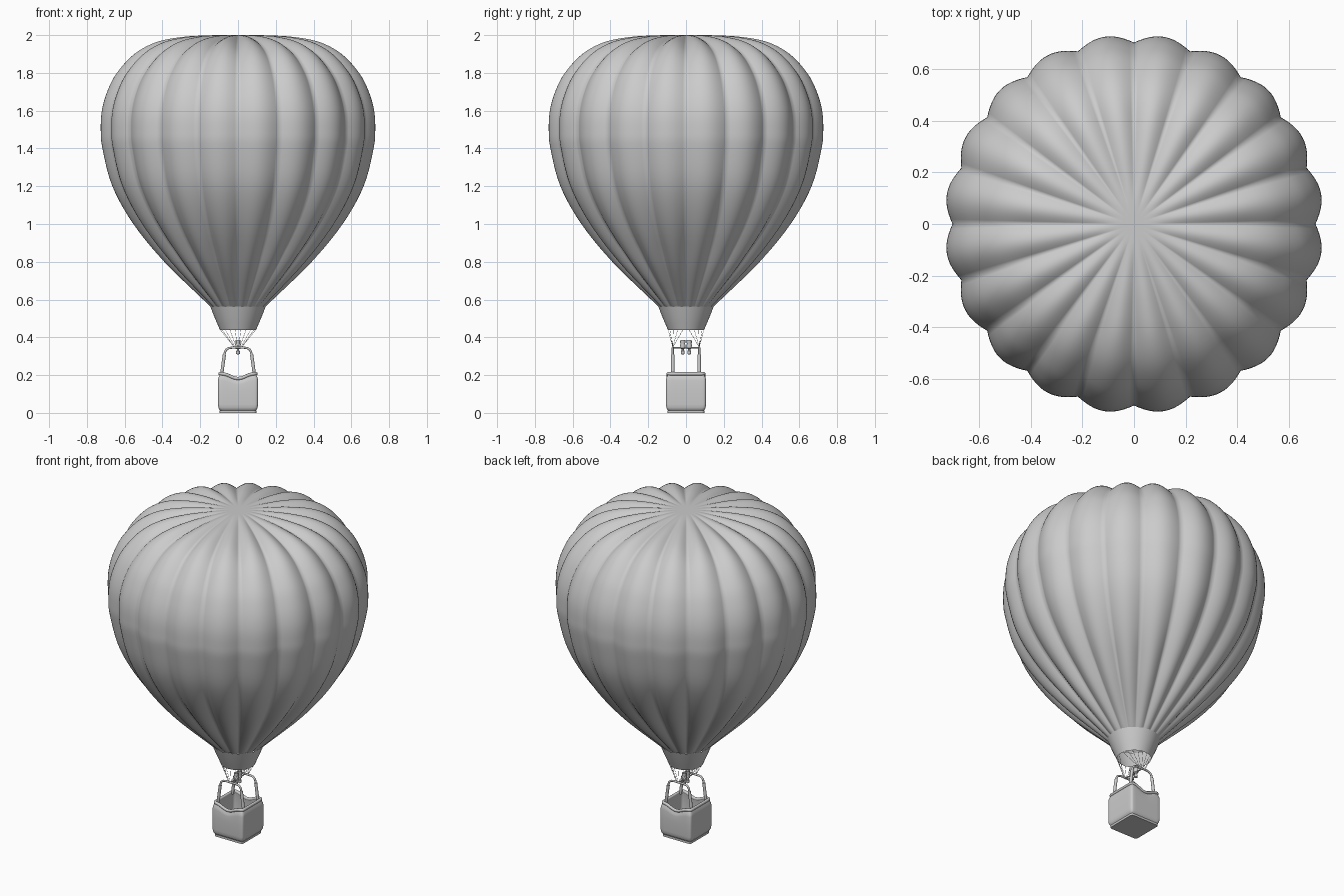
import bpy, bmesh, math
from mathutils import Vector

if "Cube" in bpy.data.objects:
    bpy.data.objects.remove(bpy.data.objects["Cube"])


def spline(pts, n):
    """Catmull-Rom through pts with n steps per span."""
    p = [Vector(q) for q in pts]
    p = [2 * p[0] - p[1]] + p + [2 * p[-1] - p[-2]]
    out = []
    for i in range(1, len(p) - 2):
        a, b, c, d = p[i - 1:i + 3]
        for k in range(n):
            t = k / n
            out.append(0.5 * (2 * b + (c - a) * t + (2 * a - 5 * b + 4 * c - d) * t * t
                              + (3 * b - a - 3 * c + d) * t ** 3))
    return out + [p[-2]]


def loft(name, rings, cap_start=False, cap_end=False, angle=180):
    """Skin closed rings of points into one object."""
    bm = bmesh.new()
    vs = [[bm.verts.new(p) for p in r] for r in rings]
    n = len(vs[0])
    for a, b in zip(vs, vs[1:]):
        for i in range(n):
            j = (i + 1) % n
            bm.faces.new((a[i], a[j], b[j], b[i]))
    if cap_start:
        bm.faces.new(vs[0][::-1])
    if cap_end:
        bm.faces.new(vs[-1])
    me = bpy.data.meshes.new(name)
    bm.to_mesh(me)
    bm.free()
    ob = bpy.data.objects.new(name, me)
    bpy.context.collection.objects.link(ob)
    bpy.ops.object.select_all(action='DESELECT')
    ob.select_set(True)
    bpy.context.view_layer.objects.active = ob
    bpy.ops.object.shade_smooth_by_angle(angle=math.radians(angle))
    return ob


def lathe(name, prof, n, cx=0, cy=0, **kw):
    return loft(name, [[(cx + r * math.cos(2 * math.pi * i / n), cy + r * math.sin(2 * math.pi * i / n), z)
                        for i in range(n)] for r, z in prof], **kw)


def tubes(name, paths, radius, closed=False, res=3):
    """Round tubes along several paths, as one mesh."""
    cu = bpy.data.curves.new(name, 'CURVE')
    cu.dimensions = '3D'
    cu.bevel_depth = radius
    cu.bevel_resolution = res
    cu.use_fill_caps = True
    for path in paths:
        s = cu.splines.new('POLY')
        s.points.add(len(path) - 1)
        for pt, q in zip(s.points, path):
            pt.co = (*q, 1)
        s.use_cyclic_u = closed
    ob = bpy.data.objects.new(name, cu)
    bpy.context.collection.objects.link(ob)
    bpy.ops.object.select_all(action='DESELECT')
    ob.select_set(True)
    bpy.context.view_layer.objects.active = ob
    bpy.ops.object.convert(target='MESH')
    bpy.ops.object.shade_smooth_by_angle(angle=math.radians(50))


# Envelope: 20 gores bulging out between creases
GORES, SEG = 20, 12
prof = spline([(0.145, 0, 0.56), (0.187, 0, 0.6), (0.395, 0, 0.8), (0.56, 0, 1.0), (0.672, 0, 1.2),
               (0.725, 0, 1.4), (0.734, 0, 1.5), (0.728, 0, 1.6), (0.70, 0, 1.7), (0.648, 0, 1.8),
               (0.555, 0, 1.9), (0.44, 0, 1.962), (0.30, 0, 1.99), (0.15, 0, 1.999), (0.01, 0, 2.0)], 5)
rings = []
for k, p in enumerate(prof):
    t = (prof[min(k + 1, len(prof) - 1)] - prof[max(k - 1, 0)]).normalized()
    depth = 0.031 * min(1, max(0, p.x - 0.08) / 0.35)
    ring = []
    for i in range(GORES * SEG):
        a = 2 * math.pi * i / (GORES * SEG)
        d = depth * (1 - abs(math.sin(a * GORES / 2)))
        r, z = p.x - t.z * d, p.z + t.x * d
        z = p.z - max(0, -t.x) * d if t.x < 0 else z
        ring.append((r * math.cos(a), r * math.sin(a), z))
    rings.append(ring)
loft("envelope", rings, cap_end=True)

# Skirt below the envelope mouth
lathe("skirt", [(0.146, 0.562), (0.128, 0.515), (0.111, 0.475), (0.096, 0.44)], 60)

# Basket
def rim_z(x):
    return 0.025 * 0.5 * (1 + math.cos(math.pi * min(1, abs(x) / 0.085)))


def square(h, z, dip, rad=0.014, n=10):
    """Rounded square ring whose height can dip in the middle of front and back."""
    out = []
    for q in range(4):
        a0 = q * math.pi / 2
        side = [(h, -(h - rad) + 2 * (h - rad) * k / n) for k in range(n)]
        arc = [(h - rad + rad * math.cos(t), h - rad + rad * math.sin(t))
               for t in [k * math.pi / 8 for k in range(4)]]
        for x, y in side + arc:
            X = x * math.cos(a0) - y * math.sin(a0)
            Y = x * math.sin(a0) + y * math.cos(a0)
            out.append((X, Y, z - dip * rim_z(X)))
    return out


outer = [(0.094, 0.012, 0), (0.100, 0.018, 0), (0.104, 0.028, 0), (0.106, 0.045, 0), (0.106, 0.12, 0.2),
         (0.106, 0.17, 0.8), (0.104, 0.185, 1), (0.099, 0.197, 1), (0.096, 0.205, 1)]
inner = [(0.088, 0.205, 1), (0.092, 0.17, 0.8), (0.092, 0.05, 0), (0.088, 0.025, 0)]
loft("basket", [square(*s) for s in outer + inner], True, True, 40)
loft("basket_base", [square(0.097, 0, 0), square(0.097, 0.013, 0)], True, True, 40)
tubes("basket_rim", [square(0.095, 0.207, 1)], 0.009, closed=True)

# Arched burner frame, one arch in front and one behind
legs, arches = [], []
for y in (-0.07, 0.07):
    half = spline([(0.087, y, 0.2), (0.079, y, 0.26), (0.07, y, 0.318), (0.058, y, 0.338), (0.035, y, 0.345),
                   (0, y, 0.345)], 5)
    arches.append(half + [Vector((-p.x, p.y, p.z)) for p in half[-2::-1]])
    for s in (-1, 1):
        legs.append([(s * p.x, p.y, p.z) for p in half if p.z < 0.315])
tubes("burner_frame", arches, 0.006)
tubes("frame_sleeves", legs, 0.009)
tubes("burner_crossbar", [[(0, -0.07, 0.345), (0, 0.07, 0.345)]], 0.004)

# Twin burners
can = [(0.006, 0.31), (0.010, 0.313), (0.010, 0.328), (0.006, 0.332), (0.006, 0.338), (0.013, 0.343),
       (0.014, 0.36), (0.012, 0.366), (0.014, 0.372), (0.013, 0.385), (0.010, 0.385), (0.009, 0.36)]
for y, side in ((-0.017, "front"), (0.017, "back")):
    lathe("burner_" + side, can, 20, 0, y, cap_start=True, cap_end=True, angle=40)

# Suspension cables from the skirt mouth to the frame
cables = []
for i in range(20):
    a = 2 * math.pi * (i + 0.5) / 20
    c, s = math.cos(a), math.sin(a)
    cables.append([(0.096 * c, 0.096 * s, 0.442), (0.02 * c, math.copysign(0.07, s), 0.347)])
tubes("suspension_cables", cables, 0.0009, res=1)
